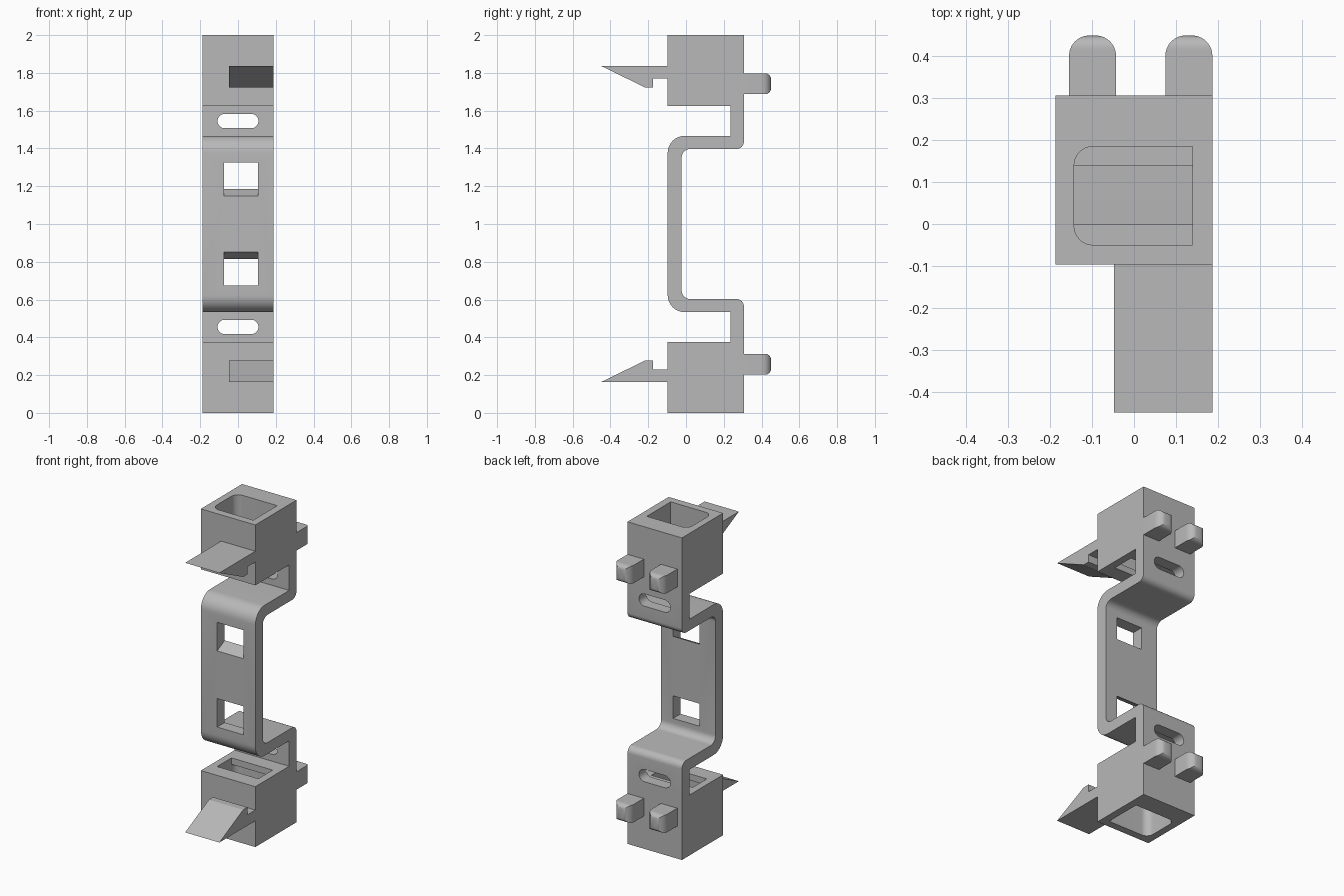
import bpy, bmesh, math
from mathutils import Vector

cube = bpy.data.objects.get("Cube")
if cube:
    bpy.data.objects.remove(cube, do_unlink=True)

grey = bpy.data.materials.new("plain_grey")
grey.use_nodes = True
grey.diffuse_color = (0.48, 0.48, 0.48, 1)
grey.node_tree.nodes["Principled BSDF"].inputs["Base Color"].default_value = (0.48, 0.48, 0.48, 1)

HALF = 0.187          # half width of the bracket
FRONT, BACK = -0.097, 0.307


def make(name, bm, flip=False):
    """Turn a bmesh into an object; flip mirrors it to the upper end."""
    if flip:
        for v in bm.verts:
            v.co.z = 2 - v.co.z
    bmesh.ops.recalc_face_normals(bm, faces=bm.faces[:])
    mesh = bpy.data.meshes.new(name)
    bm.to_mesh(mesh)
    bm.free()
    mesh.materials.append(grey)
    ob = bpy.data.objects.new(name, mesh)
    bpy.context.collection.objects.link(ob)
    return ob


def loft(name, rings, flip=False):
    bm = bmesh.new()
    rows = [[bm.verts.new(p) for p in ring] for ring in rings]
    for a, b in zip(rows, rows[1:]):
        n = len(a)
        for i in range(n):
            j = (i + 1) % n
            bm.faces.new((a[i], a[j], b[j], b[i]))
    bm.faces.new(rows[0])
    bm.faces.new(rows[-1])
    return make(name, bm, flip)


def fillet(points, steps=8):
    """Round the corners of a 2D outline; a third value gives the radius."""
    out = []
    for i, (x, y, *r) in enumerate(points):
        p = Vector((x, y))
        if not r:
            out.append(p)
            continue
        a = (Vector(points[i - 1][:2]) - p).normalized()
        b = (Vector(points[(i + 1) % len(points)][:2]) - p).normalized()
        for k in range(steps + 1):
            t = k / steps * math.pi / 2
            out.append(p + r[0] * (a * (1 - math.sin(t)) + b * (1 - math.cos(t))))
    return out


def prism(name, outline, axis, lo, hi, flip=False):
    place = {"x": lambda p, d: (d, p[0], p[1]),
             "y": lambda p, d: (p[0], d, p[1]),
             "z": lambda p, d: (p[0], p[1], d)}[axis]
    pts = fillet(outline)
    return loft(name, [[place(p, d) for p in pts] for d in (lo, hi)], flip)


def rect(a0, a1, b0, b1):
    return [(a0, b0), (a1, b0), (a1, b1), (a0, b1)]


def activate(ob):
    bpy.ops.object.select_all(action="DESELECT")
    ob.select_set(True)
    bpy.context.view_layer.objects.active = ob


def cut(ob, cutter):
    cutter.hide_render = True
    mod = ob.modifiers.new("cut", "BOOLEAN")
    mod.operation, mod.solver, mod.object = "DIFFERENCE", "EXACT", cutter
    activate(ob)
    bpy.ops.object.modifier_apply(modifier=mod.name)
    bpy.data.objects.remove(cutter, do_unlink=True)


def smooth(ob):
    activate(ob)
    bpy.ops.object.shade_smooth_by_angle(angle=math.radians(30))


# Bent strap joining the two end blocks
front_edge = [(0.235, 0.375), (0.235, 0.533), (FRONT, 0.533, 0.09)]
back_edge = [(BACK, 0.375), (BACK, 0.603, 0.04), (-0.023, 0.603, 0.045)]


def mirrored(edge):
    return [(y, 2 - z, *r) for y, z, *r in edge]


outline = front_edge + mirrored(front_edge)[::-1] + mirrored(back_edge) + back_edge[::-1]
strap = prism("bent_strap", outline, "x", -HALF, HALF)

for flip in (False, True):
    # Square window with one sloped edge, and rounded slot
    y0, y1 = -0.15, 0.03
    slope = (0.815 - 0.852) / (-0.023 - FRONT)
    window = [(y0, 0.675), (y1, 0.675),
              (y1, 0.852 + slope * (y1 - FRONT)), (y0, 0.852 + slope * (y0 - FRONT))]
    cut(strap, prism("window_cutter", window, "x", -0.075, 0.105, flip))
    slot = [(x, z, 0.0379) for x, z in rect(-0.108, 0.108, 0.417, 0.493)]
    cut(strap, prism("slot_cutter", slot, "y", 0.15, 0.4, flip))
smooth(strap)

for side, flip in (("lower", False), ("upper", True)):
    # Hollow end block: wide pocket outside, narrower slot inside
    block = prism(side + "_block", rect(-HALF, HALF, FRONT, BACK), "z", 0, 0.375, flip)
    pocket = [(-0.143, -0.05, 0.045), (0.14, -0.05), (0.14, 0.185), (-0.143, 0.185, 0.045)]
    cut(block, prism("pocket_cutter", pocket, "z", -0.1, 0.335, flip))
    cut(block, prism("throat_cutter", rect(-0.143, 0.14, 0, 0.14), "z", 0.2, 0.5, flip))
    smooth(block)

    # Barbed wedge clip on the front
    barb = [(FRONT, 0.163), (-0.45, 0.163), (-0.217, 0.277),
            (-0.175, 0.277), (-0.175, 0.23), (FRONT, 0.23)]
    prism(side + "_wedge_clip", barb, "x", -0.048, HALF, flip)

    # Two pegs with domed ends on the back
    for label, x0 in (("right", -0.155), ("left", 0.075)):
        rings = []
        for k in range(-1, 11):
            y = BACK if k < 0 else 0.45 - 0.048 * (1 - math.sin(k / 10 * math.pi / 2))

            def inset(r):
                d = max(0, y - (0.45 - r))
                return r - math.sqrt(max(0, r * r - d * d))

            dx, dz = inset(0.048), inset(0.032)
            rings.append([(x, y, z) for x, z in
                          rect(x0 + dx, x0 + 0.112 - dx, 0.202 + dz, 0.313 - dz)])
        smooth(loft(f"{side}_{label}_peg", rings, flip))
